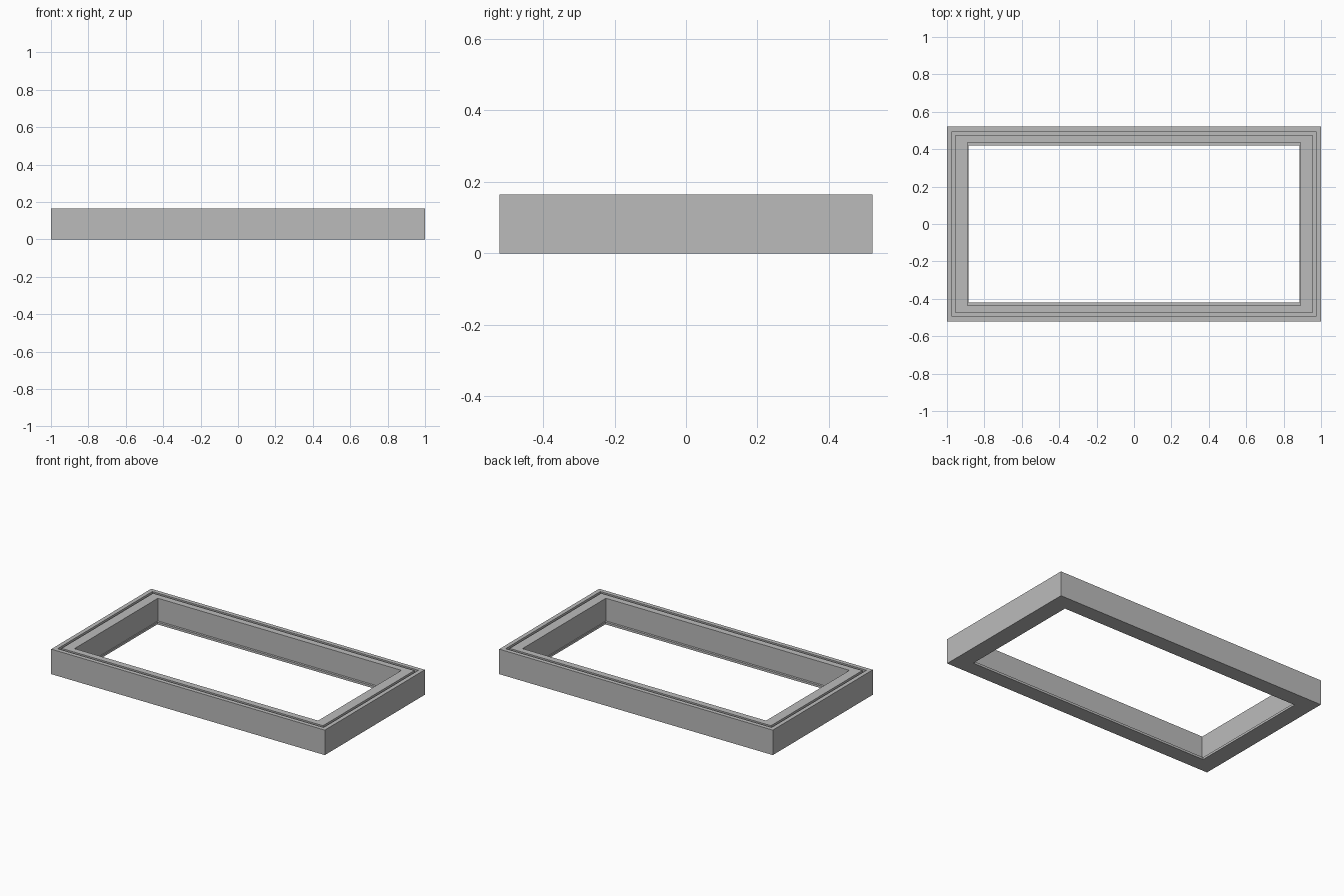
import bpy
import bmesh

cube = bpy.data.objects.get("Cube")
if cube:
    bpy.data.objects.remove(cube, do_unlink=True)

# Plain grey material
grey = bpy.data.materials.new("plain_grey")
grey.use_nodes = True
colour = (0.5, 0.5, 0.5, 1)
grey.diffuse_color = colour
grey.node_tree.nodes["Principled BSDF"].inputs["Base Color"].default_value = colour

HEIGHT = 0.165
GROOVE_FLOOR = 0.148
LIP_TOP = 0.015

# Cross-section as rectangular loops: half width, half depth, height
profile = [
    (1.0, 0.522, 0),                    # outer wall
    (1.0, 0.522, HEIGHT),
    (0.972, 0.494, HEIGHT),             # groove in the top
    (0.972, 0.494, GROOVE_FLOOR),
    (0.955, 0.477, GROOVE_FLOOR),
    (0.955, 0.477, HEIGHT),
    (0.89, 0.435, HEIGHT),              # inner wall
    (0.89, 0.435, LIP_TOP),             # thin lip at the base
    (0.884, 0.42, LIP_TOP),
    (0.884, 0.42, 0),
]
corners = [(-1, -1), (1, -1), (1, 1), (-1, 1)]

# Sweep the cross-section round the rectangle
bm = bmesh.new()
rings = [[bm.verts.new((sx * x, sy * y, z)) for sx, sy in corners]
         for x, y, z in profile]
for i, ring in enumerate(rings):
    following = rings[(i + 1) % len(rings)]
    for a in range(4):
        b = (a + 1) % 4
        bm.faces.new((ring[a], ring[b], following[b], following[a]))
bmesh.ops.recalc_face_normals(bm, faces=bm.faces)

mesh = bpy.data.meshes.new("rectangular_frame")
bm.to_mesh(mesh)
bm.free()
mesh.materials.append(grey)
frame = bpy.data.objects.new("rectangular_frame", mesh)
bpy.context.collection.objects.link(frame)
